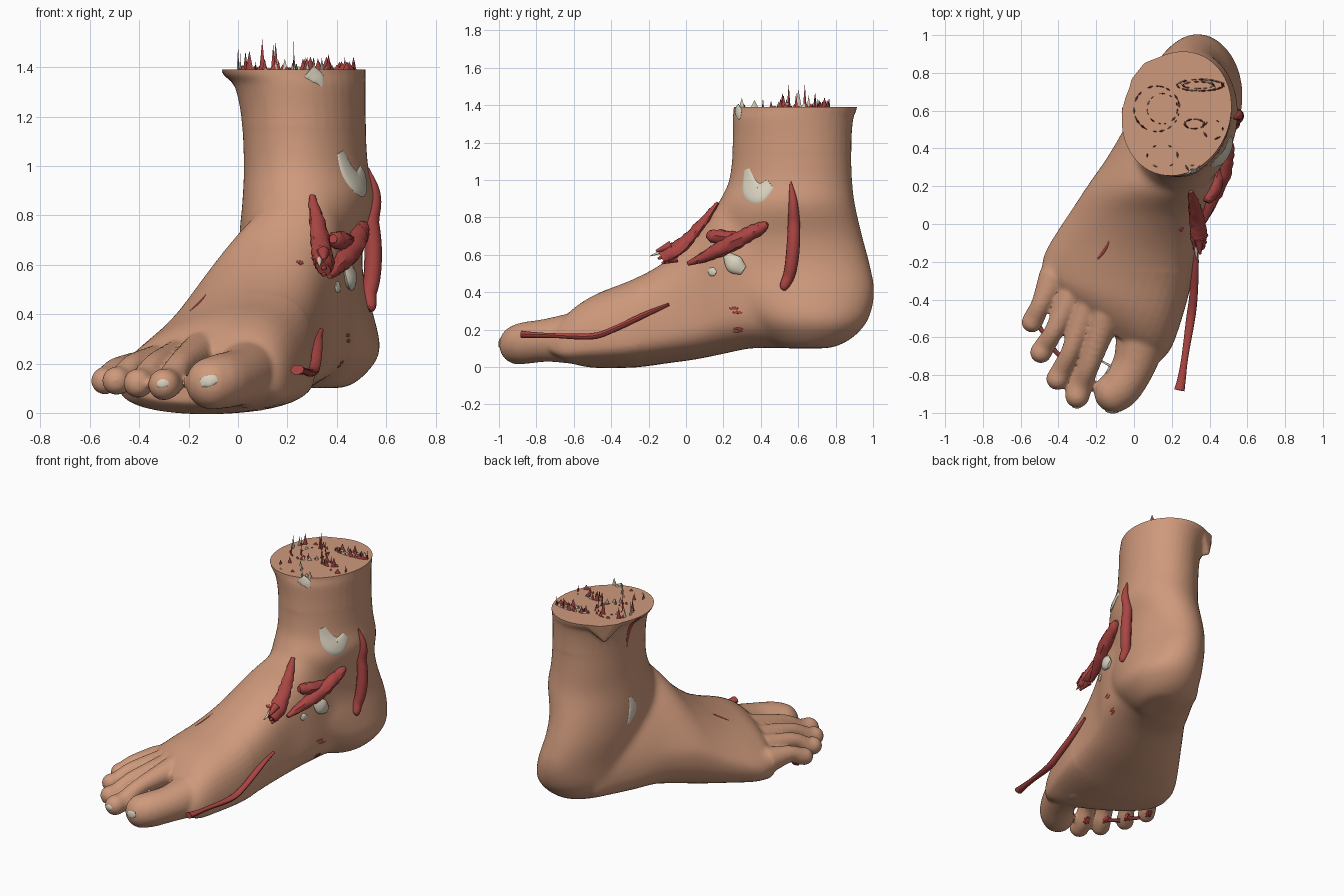
import bpy, bmesh, math, random
from mathutils import Vector, Matrix
from mathutils.bvhtree import BVHTree

if "Cube" in bpy.data.objects:
    bpy.data.objects.remove(bpy.data.objects["Cube"])
random.seed(4)
TOP = 1.39


def material(name, rgb):
    m = bpy.data.materials.new(name)
    m.use_nodes = True
    m.diffuse_color = (*rgb, 1)
    m.node_tree.nodes["Principled BSDF"].inputs["Base Color"].default_value = (*rgb, 1)
    return m


SKIN = material("skin", (0.62, 0.32, 0.2))
RED = material("muscle red", (0.40, 0.06, 0.055))
BONE = material("bone", (0.68, 0.63, 0.51))


def make(name, bm, mat, smooth=True):
    mesh = bpy.data.meshes.new(name)
    bmesh.ops.recalc_face_normals(bm, faces=bm.faces)
    bm.to_mesh(mesh)
    bm.free()
    obj = bpy.data.objects.new(name, mesh)
    bpy.context.collection.objects.link(obj)
    mesh.materials.append(mat)
    if smooth:
        bpy.ops.object.select_all(action="DESELECT")
        obj.select_set(True)
        bpy.context.view_layer.objects.active = obj
        bpy.ops.object.shade_smooth_by_angle(angle=math.radians(40))
    return obj


def spline(rows, steps):
    """Smoothly interpolate rows of numbers."""
    out = []
    for i in range(len(rows) - 1):
        a, b, c, d = (rows[max(0, min(len(rows) - 1, i + k))] for k in (-1, 0, 1, 2))
        for s in range(steps):
            t = s / steps
            out.append([q + t * (r - p) / 2 + t * t * (2 * p - 5 * q + 4 * r - w) / 2
                        + t ** 3 * (3 * q - p - 3 * r + w) / 2
                        for p, q, r, w in zip(a, b, c, d)])
    return out + [list(rows[-1])]


def loft(bm, rings):
    rings = [[bm.verts.new(p) for p in ring] for ring in rings]
    n = len(rings[0])
    for a, b in zip(rings, rings[1:]):
        for i in range(n):
            bm.faces.new((a[i], a[(i + 1) % n], b[(i + 1) % n], b[i]))
    bm.faces.new(rings[0])
    bm.faces.new(rings[-1])


ANGLES = [math.tau * i / 40 for i in range(40)]


def leg_ring(z, x0, x1, y0, y1):
    cx, cy, rx, ry = (x0 + x1) / 2, (y0 + y1) / 2, (x1 - x0) / 2, (y1 - y0) / 2
    return [(cx + rx * math.cos(t) + 0.1 * ry * math.sin(t), cy + ry * math.sin(t), z)
            for t in ANGLES]


def foot_ring(y, x0, x1, z0, z1, skew, shear, slope):
    cx, w, zm = (x0 + x1) / 2, (x1 - x0) / 2, z0 + 0.33 * (z1 - z0)
    ring = []
    for t in ANGLES:
        s, c = math.sin(t), math.cos(t)
        x = cx + w * c + (skew * s * s if s > 0 else 0)
        if s > 0:
            z = zm + (z1 - zm) * s ** (slope if c < 0 else 1)
        else:
            z = zm - (zm - z0) * abs(s) ** 0.65
        ring.append((x, y - shear * (x - cx), z))
    return ring


# Leg and heel: z, x range, y range
LEG = [(1.55, -.07, .515, .26, .92), (1.39, -.065, .515, .255, .915), (1.33, -.015, .515, .25, .895),
       (1.2, .015, .515, .25, .885), (1.0, .025, .525, .23, .89), (.87, .02, .55, .17, .905),
       (.7, .01, .505, .12, .945), (.55, .02, .505, .12, .985), (.4, .05, .545, .16, 1.01),
       (.25, .08, .575, .3, .975), (.15, .14, .51, .42, .885), (.1, .22, .44, .5, .78)]
# Instep to web: y, x range, z range, ridge skew, oblique shear, outer slope
FOOT = [(.8, .12, .46, .13, .4, 0, 0, 1), (.65, .04, .48, .11, .6, 0, 0, 1),
        (.5, -.055, .48, .1, .78, .06, 0, 1.3), (.35, -.145, .47, .1, .87, .11, 0, 1.6),
        (.2, -.25, .43, .07, .9, .16, 0, 1.8), (.05, -.35, .37, .04, .71, .17, 0, 1.8),
        (-.1, -.43, .33, .02, .565, .16, .08, 1.7), (-.25, -.485, .3, .0, .47, .14, .2, 1.5),
        (-.4, -.485, .24, -.005, .4, .11, .4, 1.2), (-.49, -.46, .19, .0, .335, .08, .55, 1),
        (-.56, -.43, .13, .04, .255, .06, .62, 1)]
# Toes: x, y, z, radius from root to tip
TOES = [
    [(.06, -.5, .16, .155), (.01, -.72, .145, .118), (-.06, -.85, .13, .112), (-.105, -.893, .12, .107)],
    [(-.15, -.48, .24, .085), (-.23, -.73, .195, .056), (-.275, -.84, .13, .06), (-.3, -.91, .115, .065)],
    [(-.245, -.43, .22, .075), (-.33, -.66, .195, .052), (-.38, -.77, .135, .056), (-.405, -.82, .12, .06)],
    [(-.33, -.38, .2, .075), (-.42, -.56, .19, .052), (-.468, -.64, .14, .055), (-.493, -.68, .13, .058)],
    [(-.42, -.28, .16, .085), (-.49, -.42, .17, .054), (-.525, -.49, .14, .055), (-.54, -.52, .13, .056)],
]

bm = bmesh.new()
loft(bm, [leg_ring(*r) for r in spline(LEG, 4)])
loft(bm, [foot_ring(*r) for r in spline(FOOT, 4)])
# Outer ankle knob followed by the toe beads
for x, y, z, r in [(.1, .48, .74, .1)] + [bead for toe in TOES for bead in spline(toe, 8)]:
    bmesh.ops.create_uvsphere(bm, u_segments=20, v_segments=12, radius=r,
                              matrix=Matrix.Translation((x, y, z)))
# Torn skin flap at the back of the cut
flap = [(-.065, .62, 1.45), (-.045, .74, 1.45), (.06, .87, 1.45), (.22, .93, 1.45), (.2, .6, 1.45),
        (.05, .82, 1.26), (.2, .6, 1.26)]
bmesh.ops.convex_hull(bm, input=[bm.verts.new(p) for p in flap])
foot = make("foot_blank", bm, SKIN, False)

# Fuse the volumes, soften them and cut the leg flat
mod = foot.modifiers.new("fuse", "REMESH")
mod.mode, mod.voxel_size = "VOXEL", 0.011
mod = foot.modifiers.new("soften", "SMOOTH")
mod.factor, mod.iterations = 0.5, 7
fused = foot.evaluated_get(bpy.context.evaluated_depsgraph_get())
bm = bmesh.new()
bm.from_mesh(fused.to_mesh())
bpy.data.objects.remove(foot)
blend = [v for v in bm.verts if v.co.y > -.25 and v.co.z < 1.15]
for _ in range(35):
    bmesh.ops.smooth_vert(bm, verts=blend, factor=.5, use_axis_x=True, use_axis_y=True, use_axis_z=True)
bmesh.ops.bisect_plane(bm, geom=bm.verts[:] + bm.edges[:] + bm.faces[:], dist=1e-5,
                       plane_co=(0, 0, TOP), plane_no=(0, 0, 1), clear_outer=True)
bmesh.ops.holes_fill(bm, edges=[e for e in bm.edges if e.is_boundary], sides=0)
surface = BVHTree.FromBMesh(bm)
make("foot_skin", bm, SKIN)


def strand(name, path, mat, sink=None, flat=1.0, ragged=0.0):
    """Tapered tube kept on the skin; sink sets its depth in the skin."""
    pts = []
    for x, y, z, r in spline(path, 6):
        p = Vector((x, y, z))
        near, normal, _, _ = surface.find_nearest(p)
        height = (p - near).dot(normal)
        want = r * sink if sink is not None else max(height, r * 0.3)
        pts.append((near + normal * want if sink is not None or height < want else p, normal, r))
    rings = []
    for i, (p, normal, r) in enumerate(pts):
        along = (pts[min(i + 1, len(pts) - 1)][0] - pts[max(i - 1, 0)][0]).normalized()
        side = along.cross(normal).normalized()
        up = side.cross(along)
        ring = []
        for k in range(12):
            a = math.tau * k / 12
            q = r * (1 + random.uniform(-ragged, ragged))
            ring.append(p + side * q * math.cos(a) + up * q * flat * math.sin(a))
        rings.append(ring)
    b = bmesh.new()
    loft(b, rings)
    return make(name, b, mat)


# Exposed muscles and tendons on the inner side
strand("front_tendon", [(.3, .17, .88, .012), (.32, .09, .775, .034), (.335, .0, .675, .044),
                        (.345, -.07, .62, .05), (.345, -.13, .585, .035)], RED, flat=.7, ragged=.12)
for i, (y, z) in enumerate([(-.16, .62), (-.15, .58), (-.13, .555)]):
    strand(f"front_tendon_fray_{i + 1}", [(.345, y + .08, z + .03, .026), (.35, y, z, .006)], RED)
strand("front_tendon_bone", [(.33, -.12, .62, .012), (.33, -.19, .595, .003)], BONE)
strand("ankle_tendon", [(.515, .435, .765, .012), (.5, .4, .745, .032), (.475, .28, .68, .042),
                        (.42, .14, .61, .036), (.37, .01, .553, .012)], RED, ragged=.12)
strand("ankle_tendon_branch", [(.48, .36, .7, .015), (.44, .25, .69, .034), (.4, .15, .7, .036),
                               (.385, .115, .705, .018)], RED, ragged=.12)
strand("heel_tendon", [(.52, .56, .99, .004), (.53, .575, .86, .026), (.547, .575, .68, .035),
                       (.54, .56, .53, .034), (.512, .53, .43, .026), (.505, .52, .41, .01)], RED)
strand("sole_tendon", [(.24, -.88, .175, .02), (.252, -.82, .172, .016), (.27, -.7, .168, .013),
                       (.3, -.5, .165, .017), (.315, -.38, .205, .016), (.322, -.22, .28, .015),
                       (.33, -.09, .335, .008)], RED, flat=1.4)

# Bone showing through the skin
strand("ankle_bone", [(.44, .3, 1.06, .02), (.47, .33, .97, .05), (.5, .38, .93, .055),
                      (.51, .45, .98, .03)], BONE, 0, .2)
strand("lower_ankle_bone", [(.45, .21, .6, .02), (.45, .26, .55, .05), (.45, .31, .515, .025)], BONE, .2, .5)
strand("small_ankle_bone", [(.4, .12, .52, .012), (.4, .14, .51, .024), (.4, .165, .5, .012)], BONE, 0, .4)
strand("outer_ankle_bone", [(.0, .58, .81, .01), (.0, .56, .72, .034), (.0, .6, .63, .01)], BONE, 0, .2)
strand("shin_bone", [(.29, .26, 1.385, .03), (.33, .27, 1.36, .028), (.345, .28, 1.325, .008)], BONE, 0, .25)
strand("big_toe_bone", [(-.155, -1, .12, .015), (-.12, -1, .13, .024), (-.085, -1, .14, .015)], BONE, 0, .3)
strand("second_toe_bone", [(-.335, -.98, .115, .01), (-.305, -.98, .12, .018), (-.28, -.98, .12, .01)], BONE, 0, .3)
for i, (x, y, z) in enumerate([(-.15, -.75, .17), (-.28, -.68, .17)]):
    strand(f"toe_joint_bone_{i + 1}", [(x, y + .03, z, .006), (x, y, z, .014), (x - .01, y - .03, z, .006)], BONE, 0, .4)

# Thin red cuts in the skin
strand("instep_cut", [(-.2, -.19, .42, .003), (-.17, -.15, .46, .008), (-.145, -.1, .5, .003)], RED, 0, .4)
strand("back_cut", [(-.06, .6, 1.385, .022), (-.0, .61, 1.28, .015), (.01, .61, 1.16, .003)], RED, 0, .3)
strand("inner_cut", [(.24, -.03, .6, .006), (.24, -.02, .595, .012), (.25, 0, .59, .006)], RED, 0, .4)
for i, (y, z) in enumerate([(.24, .31), (.26, .285), (.26, .155), (.26, .12)]):
    strand(f"arch_cut_{i + 1}", [(.5, y - .03, z, .003), (.5, y, z, .007), (.5, y + .03, z, .003)], RED, 0, .4)
for i, (x, y) in enumerate([(-.25, -.76), (-.35, -.68), (-.43, -.57), (-.5, -.44)]):
    strand(f"toe_cut_{i + 1}", [(x - .035, y + .01, .06, .012), (x, y, .06, .026),
                                (x + .035, y - .01, .06, .012)], RED, 0, .4, .35)

# Torn spikes and slivers standing on the cut: centre, radii, count, height, share of bone
CLUSTERS = [(.12, .61, .12, .12, 22, .09, .15), (.15, .61, .08, .08, 14, .12, .2), (.35, .735, .12, .03, 30, .05, .2),
            (.34, .735, .08, .018, 14, .03, .2), (.32, .53, .05, .025, 16, .06, .4), (.42, .5, .05, .05, 5, .05, 0),
            (.15, .36, .08, .06, 6, .05, .2), (.31, .3, .03, .01, 4, .06, 1)]
spikes = {"muscle": (bmesh.new(), RED), "bone": (bmesh.new(), BONE)}
for cx, cy, rx, ry, count, tall, bony in CLUSTERS:
    for i in range(count):
        a = math.tau * i / count + random.uniform(-.2, .2)
        b = spikes["bone" if random.random() < bony else "muscle"][0]
        h = .006 + tall * random.random() ** 2
        turn = Matrix.Rotation(math.atan2(ry * math.cos(a), -rx * math.sin(a)), 4, "Z")
        place = Matrix.Translation((cx + rx * math.cos(a), cy + ry * math.sin(a), TOP + h / 2))
        bmesh.ops.create_cone(b, segments=4, cap_ends=True, radius1=random.uniform(.007, .02), radius2=0,
                              depth=h, matrix=place @ turn @ Matrix.Diagonal((1, .3, 1, 1)))
for name, (b, mat) in spikes.items():
    make(f"torn_{name}_spikes", b, mat, False)
